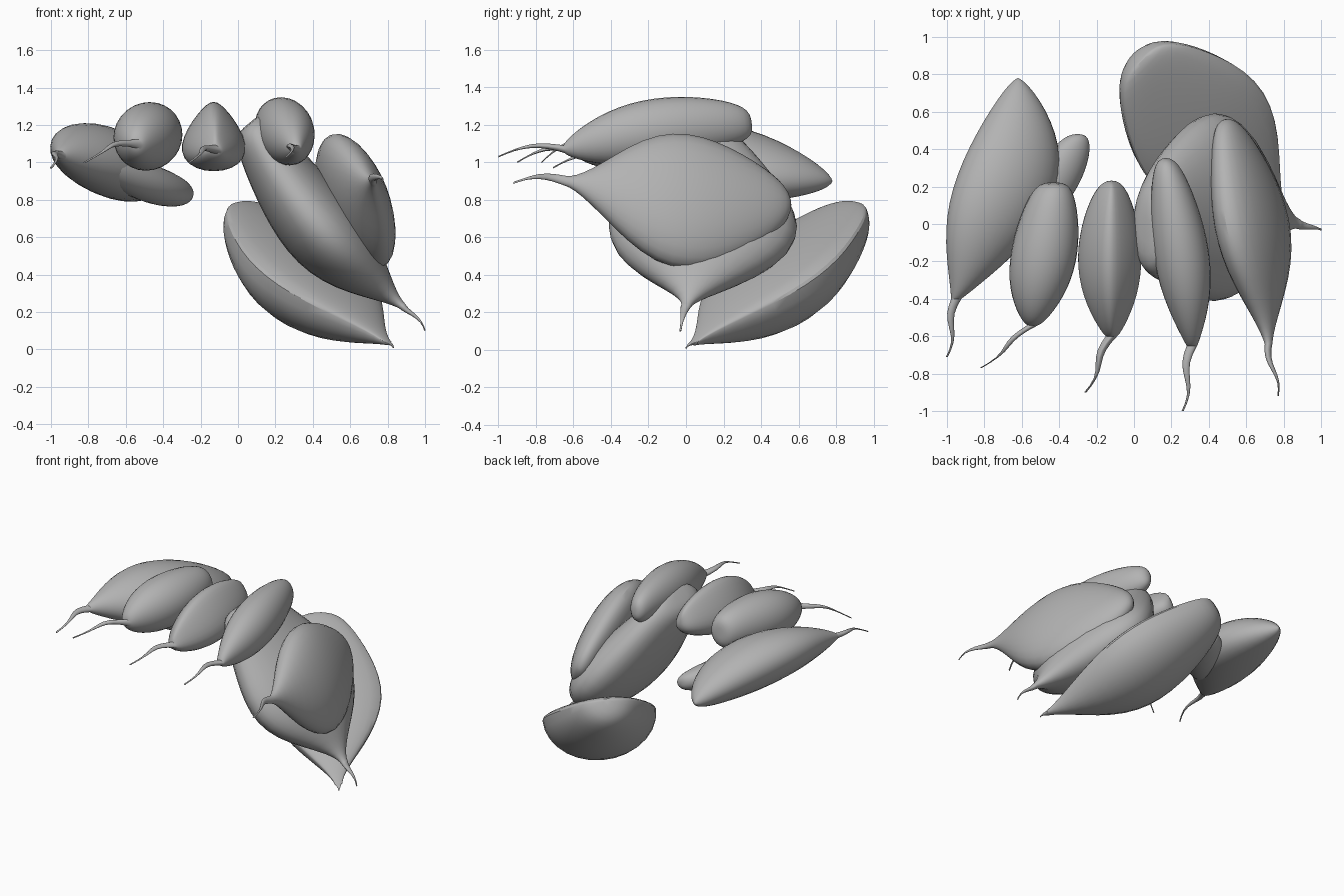
import bpy, bmesh
from math import sin, cos, pi
from mathutils import Vector

default_cube = bpy.data.objects.get("Cube")
if default_cube:
    bpy.data.objects.remove(default_cube, do_unlink=True)

# One plain grey for every pod
grey = bpy.data.materials.new("plain_grey")
grey.use_nodes = True
colour = (0.45, 0.45, 0.45, 1)
grey.diffuse_color = colour
grey.node_tree.nodes["Principled BSDF"].inputs["Base Color"].default_value = colour

SIDES, TAIL_RINGS, BODY_RINGS = 28, 8, 24
NECK = Vector((0.028, 0.02))
ACROSS = (1, 0, 0)


def tail_rings(tip, neck):
    """Thin ribbon that arches and sways from its tip to the neck of the pod."""
    length = (neck - tip).length
    for step in range(TAIL_RINGS):
        along = step / TAIL_RINGS
        sway = Vector((sin(2 * pi * along) / 2, 0, sin(pi * along))) * length / 10
        yield tip.lerp(neck, along) + sway, NECK * max(along, 0.2)


def body_rings(neck, middle, end, half_width, half_thickness, front, rear):
    """Swelling body on a curve through three points.
    Low front and rear powers make that end blunt, high ones make it pointed."""
    for step in range(BODY_RINGS + 1):
        t = (1 - cos(pi * step / BODY_RINGS)) / 2
        centre = (neck * (1 - t) * (1 - 2 * t) + middle * 4 * t * (1 - t)
                  + end * t * (2 * t - 1))
        swell = max(sin(pi * t), 0.001) ** (front + (rear - front) * t)
        size = Vector((half_width * swell, half_thickness * swell ** 0.8))
        yield centre, size + NECK * (1 - t) ** 4


def pod(name, tip, neck, middle, end, size, powers, wide=ACROSS, taper=0, upper=1):
    """Loft ellipses from tail tip to blunt end.
    taper narrows the upper side, upper flattens it."""
    tip, neck, middle, end = map(Vector, (tip, neck, middle, end))
    wide = Vector(wide).normalized()
    thick = wide.cross(end - neck).normalized()
    if thick.z < 0:
        thick.negate()
    bm = bmesh.new()
    rings = []
    sections = list(tail_rings(tip, neck))
    sections += body_rings(neck, middle, end, *size, *powers)
    for centre, (half_width, half_thickness) in sections:
        ring = []
        for side in range(SIDES):
            angle = 2 * pi * side / SIDES
            rise = sin(angle)
            across = cos(angle) * (1 - taper * rise)
            if rise > 0:
                rise *= upper
            ring.append(bm.verts.new(centre + wide * across * half_width
                                     + thick * rise * half_thickness))
        rings.append(ring)
    for ring, following in zip(rings, rings[1:]):
        for side in range(SIDES):
            before = side - 1
            bm.faces.new((ring[before], ring[side], following[side], following[before]))
    bm.faces.new(rings[0])
    bm.faces.new(rings[-1])
    bmesh.ops.recalc_face_normals(bm, faces=bm.faces)
    mesh = bpy.data.meshes.new(name)
    bm.to_mesh(mesh)
    bm.free()
    mesh.materials.append(grey)
    obj = bpy.data.objects.new(name, mesh)
    bpy.context.collection.objects.link(obj)
    return obj


pods = [
    # Outer pod on the right, with a lobe leaning down towards the middle
    pod("outer_right_pod", tip=(-1, -.71, .97), neck=(-.95, -.4, 1.04),
        middle=(-.69, .19, 1), end=(-.62, .78, .9),
        size=(.29, .18), powers=(1, .75), wide=(.9, 0, -.4)),
    pod("outer_right_lobe", tip=(-.8, -.2, 1), neck=(-.75, -.2, 1),
        middle=(-.48, .16, .89), end=(-.3, .48, .85),
        size=(.16, .1), powers=(.8, .4), wide=(.9, 0, -.4)),
    # Small pod with the tail bent sideways
    pod("inner_right_pod", tip=(-.82, -.77, 1), neck=(-.54, -.54, 1.1),
        middle=(-.48, -.15, 1.14), end=(-.43, .22, 1.16),
        size=(.175, .18), powers=(.7, .3)),
    # Ridged pod, nearly triangular in section
    pod("middle_pod", tip=(-.26, -.9, 1), neck=(-.12, -.6, 1.07),
        middle=(-.13, -.18, 1.14), end=(-.12, .23, 1.16),
        size=(.155, .18), powers=(.8, .45), taper=.45),
    # Top pod left of the middle
    pod("inner_left_pod", tip=(.26, -1, 1.03), neck=(.31, -.65, 1.07),
        middle=(.25, -.14, 1.17), end=(.17, .35, 1.21),
        size=(.147, .17), powers=(.9, .4)),
    # Broad flat pod sloping down to the left
    pod("broad_left_pod", tip=(1, -.03, .1), neck=(.88, 0, .23),
        middle=(.43, .09, .66), end=(.06, -.03, 1.21),
        size=(.5, .21), powers=(1.6, .3), wide=(0, 1, 0)),
    # Outer left pod, standing on its edge
    pod("outer_left_pod", tip=(.77, -.92, .89), neck=(.72, -.64, .9),
        middle=(.63, 0, .79), end=(.49, .56, .77),
        size=(.38, .155), powers=(1.4, .55), wide=(.36, 0, -.93)),
    # Lowest pod, a bowl shape with a nearly flat upper side
    pod("lower_back_pod", tip=(.83, 0, .01), neck=(.8, .04, .04),
        middle=(.37, .49, .44), end=(.03, .88, .78),
        size=(.385, .3), powers=(1.3, .4), wide=(1, 1, 0), upper=.25),
]

bpy.ops.object.select_all(action="DESELECT")
for obj in pods:
    obj.select_set(True)
bpy.context.view_layer.objects.active = pods[0]
bpy.ops.object.shade_smooth_by_angle()
